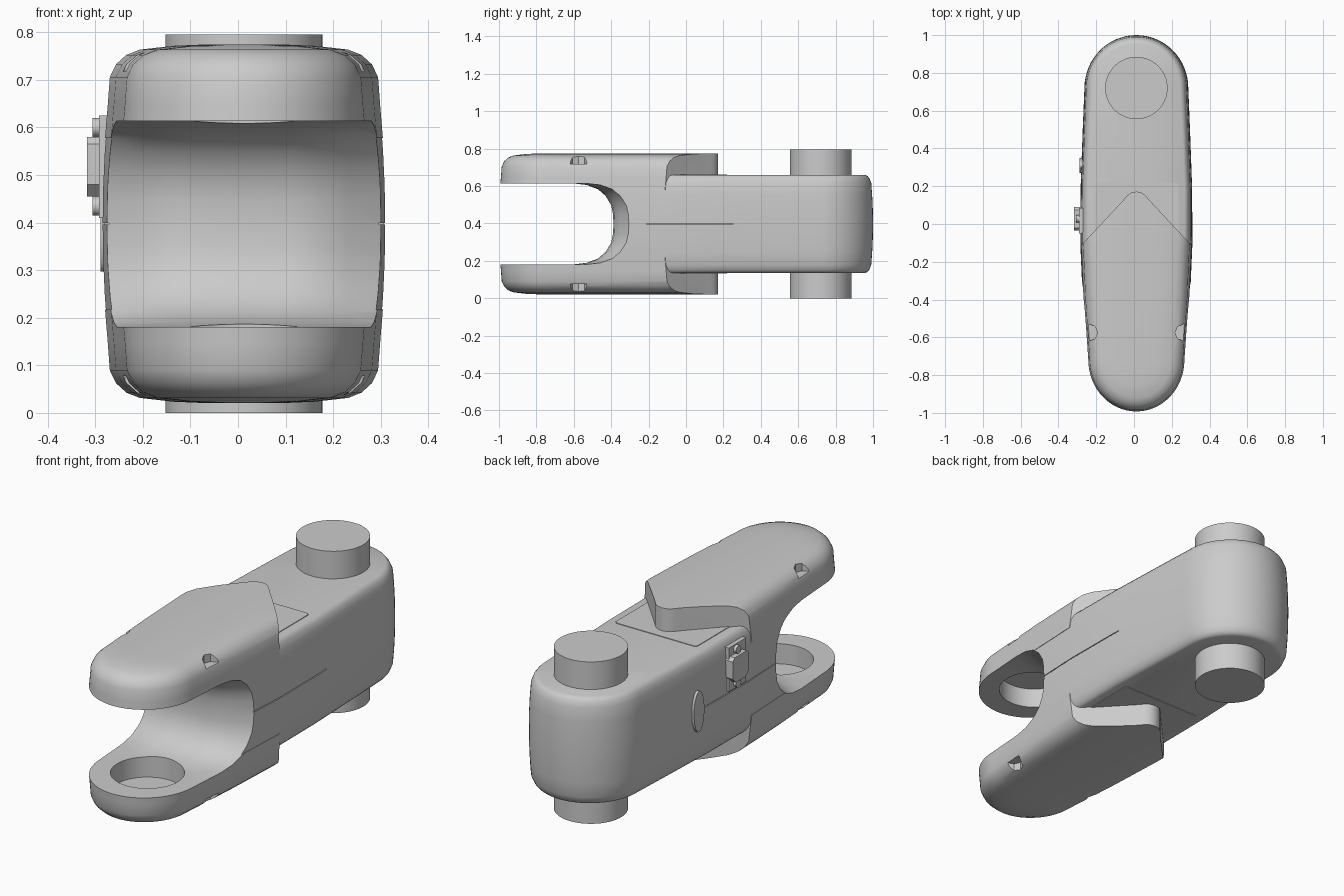
import bpy, bmesh, math

if "Cube" in bpy.data.objects:
    bpy.data.objects.remove(bpy.data.objects["Cube"])

CX, MID = 0.0125, 0.3975      # lengthwise axis and horizontal mirror plane


def loft(name, rings):
    """Closed solid through equal-length rings of points."""
    bm = bmesh.new()
    vs = [[bm.verts.new(p) for p in r] for r in rings]
    n = len(vs[0])
    for a, b in zip(vs, vs[1:]):
        for i in range(n):
            j = (i + 1) % n
            bm.faces.new((a[i], a[j], b[j], b[i]))
    bm.faces.new(vs[0])
    bm.faces.new(vs[-1])
    bmesh.ops.recalc_face_normals(bm, faces=bm.faces)
    me = bpy.data.meshes.new(name)
    bm.to_mesh(me)
    bm.free()
    ob = bpy.data.objects.new(name, me)
    bpy.context.collection.objects.link(ob)
    return ob


def prism(name, pts, z0, z1):
    return loft(name, [[(x, y, z) for x, y in pts] for z in (z0, z1)])


def box(name, x0, x1, y0, y1, z0, z1):
    return prism(name, [(x0, y0), (x1, y0), (x1, y1), (x0, y1)], z0, z1)


def circle(x, y, r, n=64):
    return [(x + r * math.cos(2 * math.pi * i / n),
             y + r * math.sin(2 * math.pi * i / n)) for i in range(n)]


def smooth(ob, deg=32):
    bpy.ops.object.select_all(action='DESELECT')
    ob.select_set(True)
    bpy.context.view_layer.objects.active = ob
    bpy.ops.object.shade_smooth_by_angle(angle=math.radians(deg))


def cut(ob, tool, op='DIFFERENCE'):
    m = ob.modifiers.new("cut", 'BOOLEAN')
    m.operation, m.object, m.solver = op, tool, 'EXACT'
    bpy.context.view_layer.objects.active = ob
    bpy.ops.object.modifier_apply(modifier=m.name)
    bpy.data.objects.remove(tool)


def outline(d, z):
    """Long rounded plan outline, inset by d."""
    sides = [(-.4, .284), (-.1, .297), (.2, .295), (.5, .284)]
    pts = []
    for i in range(33):                       # front end, left to right
        a = math.pi + math.pi * i / 32
        pts.append((CX + (.262 - d) * math.cos(a), -.72 + (.28 - d) * math.sin(a), z))
    pts += [(CX + w - d, y, z) for y, w in sides]
    for i in range(33):                       # back end, right to left
        a = math.pi * i / 32
        pts.append((CX + (.275 - d) * math.cos(a), .72 + (.28 - d) * math.sin(a), z))
    pts += [(CX - w + d, y, z) for y, w in reversed(sides)]
    return pts


def barrel(h):
    return .2 * h * h


# Main body: barrel-sided long block with softened rims
prof = [(.262, .042), (.257, .03), (.245, .02), (.22, .0097), (.15, .0045), (.08, .0013)]
levels = [(-h, d) for h, d in prof] + [(0, 0)] + [(h, d) for h, d in reversed(prof)]
body = loft("link_body", [outline(d, MID + h) for h, d in levels])

# Upper and lower fork arms with a pointed tongue at the rear
for s in (-1, 1):
    rings = [(.18, barrel(.18)), (.25, barrel(.25)), (.308, .017), (.335, .03),
             (.355, .052), (.366, .08), (.374, .15), (.377, .22)]
    arm = loft("arm", [outline(d - .002, MID + s * h) for h, d in rings])
    half = [(.5, -1.2), (.5, -.335), (.07, .125), (.052, .147), (.03, .165)]
    tongue = [(CX + x, y) for x, y in half] + [(CX, .172)] + \
             [(CX - x, y) for x, y in reversed(half)]
    cut(arm, prism("tongue", tongue, *sorted((MID + s * .1, MID + s * .5))), 'INTERSECT')
    # Small grip pockets on the outer rim
    for k in (-1, 1):
        z = sorted((MID + s * .32, MID + s * .45))
        cut(arm, prism("pocket", circle(CX + k * .25, -.575, .045, 8), *z))
    cut(body, arm, 'UNION')

# Curved throat between the arms, bowed forward in the middle
throat = [(.2165, -.60), (.208, -.53), (.185, -.47), (.15, -.43), (.1, -.40), (.05, -.39)]
throat = [(-h, y) for h, y in throat] + [(0, -.388)] + [(h, y) for h, y in reversed(throat)]
bow = [(-.4, .14), (-.3, .09), (-.22, .04), (-.16, .008), (-.1, 0),
       (.1, 0), (.16, .008), (.22, .04), (.3, .09), (.4, .14)]
cut(body, loft("throat", [[(CX - .4, -1.2, MID + h)] +
                          [(CX + x, y + f, MID + h) for x, f in bow] +
                          [(CX + .4, -1.2, MID + h)] for h, y in throat]))

# Blind bearing sockets in the inner arm faces
cut(body, prism("sockets", circle(CX, -.72, .165), MID - .315, MID + .315))

# Fine parting line along the flanks
for k in (-1, 1):
    xs = sorted((CX + k * .284, CX + k * .4))
    cut(body, box("seam", *xs, -.32, .25, MID - .002, MID + .002))
smooth(body)

# Hinge pin through the rounded end
smooth(prism("hinge_pin", circle(CX, .72, .165), 0, .795))

# Thin cover plates on the upper and lower faces
for s, label in ((1, "upper"), (-1, "lower")):
    z = sorted((MID + s * .25, MID + s * .265))
    c = [(-.21, -.1), (.235, -.1), (.235, .21), (.225, .22), (-.2, .22), (-.21, .21)]
    prism(label + "_cover", c, *z)


def side_plate(name, yz, x0, x1):
    return loft(name, [[(x, y, z) for y, z in yz] for x in (x0, x1)])


# Latch on the left flank: backing plate, clasp and two studs
side_plate("latch_backing", [(-.05, .41), (.085, .41), (.085, .625), (-.05, .625)], -.292, -.27)
side_plate("latch_clasp", [(-.01, .455), (.065, .455), (.09, .48), (.09, .565),
                           (.075, .58), (-.02, .58), (-.035, .565), (-.035, .48)], -.3175, -.27)
for z, label in ((.6, "upper"), (.435, "lower")):
    smooth(side_plate(label + "_latch_stud", circle(.028, z, .02, 24), -.306, -.27))

# Slim oval boss on the left flank
oval = [(.31 + (y - .31) * .4, z) for y, z in circle(.31, MID, .1, 48)]
smooth(side_plate("oval_boss", oval, -.289, -.25))
